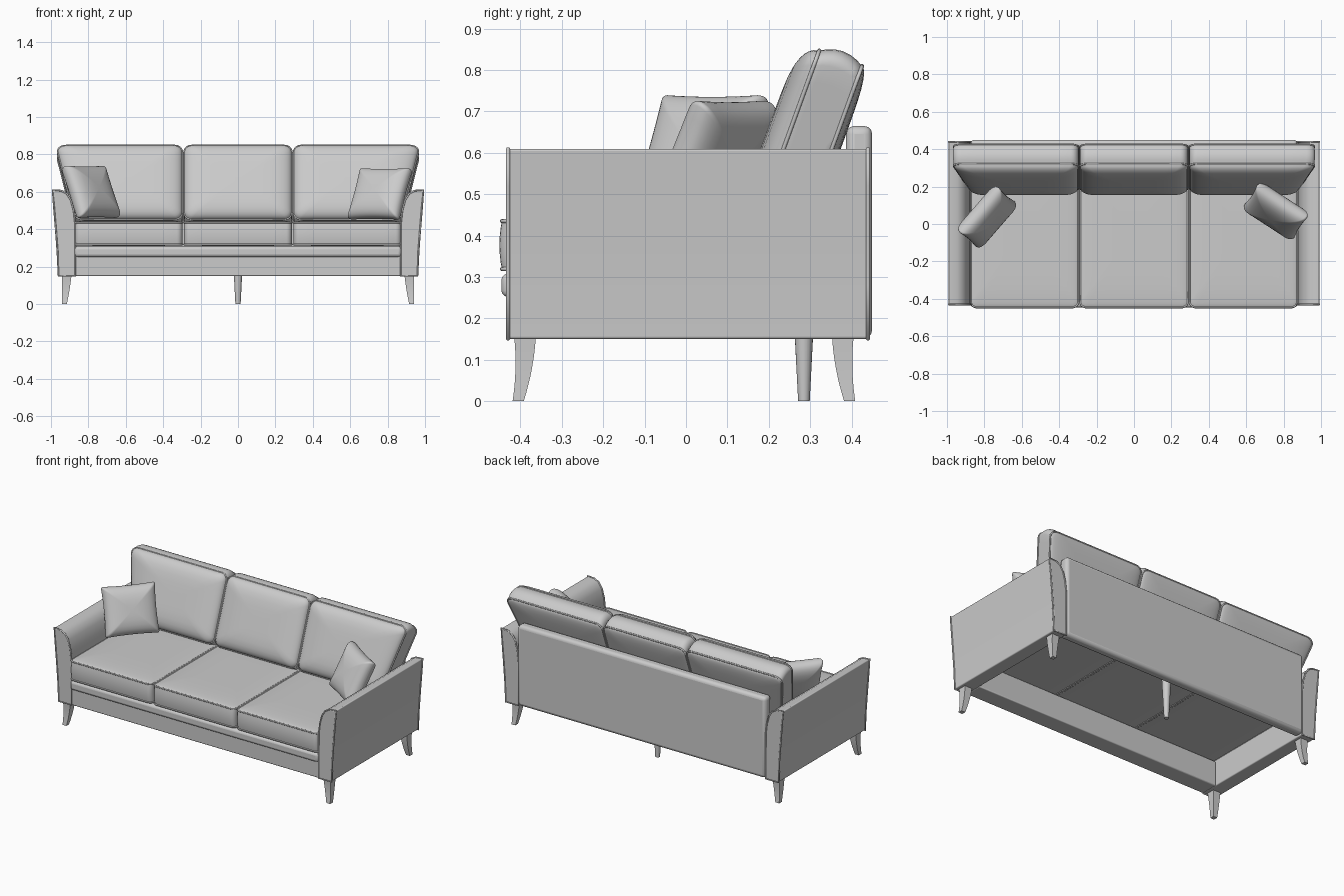
import bpy, bmesh, math
from mathutils import Matrix, Vector

if "Cube" in bpy.data.objects:
    bpy.data.objects.remove(bpy.data.objects["Cube"])

grey = bpy.data.materials.new("grey fabric")
grey.use_nodes = True
grey.diffuse_color = (0.6, 0.6, 0.6, 1)
grey.node_tree.nodes["Principled BSDF"].inputs["Base Color"].default_value = (0.6, 0.6, 0.6, 1)


def finish(name, bm, matrix=None, bevel=0, angle=40):
    bmesh.ops.recalc_face_normals(bm, faces=bm.faces)
    if matrix:
        bmesh.ops.transform(bm, matrix=matrix, verts=bm.verts)
    mesh = bpy.data.meshes.new(name)
    bm.to_mesh(mesh)
    bm.free()
    mesh.materials.append(grey)
    ob = bpy.data.objects.new(name, mesh)
    bpy.context.collection.objects.link(ob)
    if bevel:
        mod = ob.modifiers.new("soft edges", 'BEVEL')
        mod.width, mod.segments, mod.limit_method = bevel, 3, 'ANGLE'
    bpy.ops.object.select_all(action='DESELECT')
    ob.select_set(True)
    bpy.context.view_layer.objects.active = ob
    bpy.ops.object.shade_smooth_by_angle(angle=math.radians(angle))


def box(name, x, y, z, bevel):
    bm = bmesh.new()
    bmesh.ops.create_cube(bm, size=1)
    for v in bm.verts:
        v.co = [lo + (c + 0.5) * (hi - lo) for c, (lo, hi) in zip(v.co, (x, y, z))]
    finish(name, bm, bevel=bevel)


def skin(bm, rings):
    """Bridge rings of points with quads and cap both ends."""
    loops = [[bm.verts.new(p) for p in ring] for ring in rings]
    n = len(loops[0])
    for a, b in zip(loops, loops[1:]):
        for i in range(n):
            j = (i + 1) % n
            bm.faces.new((a[i], a[j], b[j], b[i]))
    bm.faces.new(loops[0])
    bm.faces.new(loops[-1])


def piping(name, points, radius=0.005):
    curve = bpy.data.curves.new(name, 'CURVE')
    curve.dimensions = '3D'
    curve.bevel_depth, curve.bevel_resolution = radius, 2
    spline = curve.splines.new('POLY')
    spline.points.add(len(points) - 1)
    for sp, p in zip(spline.points, points):
        sp.co = (*p, 1)
    spline.use_cyclic_u = True
    curve.materials.append(grey)
    bpy.context.collection.objects.link(bpy.data.objects.new(name, curve))


def outline(a, b, radius, steps=8):
    """Rounded rectangle with points along its sides."""
    pts = []
    corners = [(1, 1, 0), (-1, 1, 90), (-1, -1, 180), (1, -1, 270)]
    for k, (sx, sy, start) in enumerate(corners):
        for i in range(6):
            t = math.radians(start + i * 18)
            pts.append(Vector((sx * (a - radius) + radius * math.cos(t),
                               sy * (b - radius) + radius * math.sin(t))))
        nx, ny, _ = corners[(k + 1) % 4]
        t = math.radians(start + 90)
        end = Vector((nx * (a - radius) + radius * math.cos(t),
                      ny * (b - radius) + radius * math.sin(t)))
        first = pts[-1].copy()
        pts += [first.lerp(end, i / steps) for i in range(1, steps)]
    return pts


def cushion(name, a, b, half, crown, under, matrix, radius=0.03, pinch=0.0, flare=0.0,
            band=0.0, firm=5, piped=True):
    """Stuffed cushion: a by b half sizes, crowned on +z and -z, with a rounded side band."""
    rim = outline(a, b, radius)

    def point(p, s, z, swell=0.0):
        u, v = p.x / a, p.y / b
        x = p.x * s * (1 - pinch * (1 - v * v) * s ** 6)
        y = p.y * s * (1 - pinch * (1 - u * u) * s ** 6) + swell * v
        # One side spreads outward with height
        x += flare * max(0, x * math.copysign(1, flare)) / a * (y / b + 1) / 2
        return Vector((x, y, z))

    scales = [0.03, 0.2, 0.4, 0.6, 0.75, 0.85, 0.91, 0.95, 0.98, 1]
    puff = [(1 - s ** firm) ** 0.55 for s in scales]
    rings = [[point(p, s, half + crown * h) for p in rim] for s, h in zip(scales, puff)]
    for t in (0.7, 0.35, 0, -0.35, -0.7):
        rings.append([point(p, 1, half * t, band * (1 - t * t)) for p in rim])
    rings += [[point(p, s, -half - under * h) for p in rim]
              for s, h in reversed(list(zip(scales, puff)))]
    bm = bmesh.new()
    skin(bm, rings)
    finish(name, bm, matrix, angle=50)
    if piped:
        for side, label in ((1, "front"), (-1, "rear")):
            piping(f"{name}_{label}_piping", [matrix @ point(p, 1, side * half) for p in rim])


# Seat and back cushions
tilt = math.radians(70)
for label, cx, flare in (("right", -0.585, -0.1), ("middle", 0, 0), ("left", 0.585, 0.1)):
    cushion(f"seat_cushion_{label}", 0.288, 0.4, 0.058, 0.014, 0.008,
            Matrix.Translation((cx, -0.045, 0.377)), band=0.006)
    cushion(f"back_cushion_{label}", 0.288, 0.21, 0.055, 0.052, 0.02,
            Matrix.Translation((cx, 0.302, 0.631)) @ Matrix.Rotation(tilt, 4, 'X'),
            radius=0.04, flare=flare, band=0.018)

# Scatter pillows: middle, direction they face, backward lean
for label, mid, turn, lean in (("right", (-0.785, 0.037, 0.6), 49, 67),
                               ("left", (0.758, 0.068, 0.589), -33, 64)):
    m = (Matrix.Translation(mid) @ Matrix.Rotation(math.radians(turn), 4, 'Z')
         @ Matrix.Rotation(math.radians(lean), 4, 'X'))
    cushion(f"scatter_pillow_{label}", 0.16, 0.148, 0.004, 0.058, 0.058, m,
            radius=0.012, pinch=0.04, firm=3, piped=False)

# Flared arms
arm_profile = [(0.87, 0.15), (0.87, 0.43), (0.878, 0.5), (0.893, 0.555), (0.915, 0.59),
               (0.945, 0.606), (0.992, 0.61), (0.984, 0.52), (0.974, 0.4), (0.965, 0.28), (0.96, 0.15)]
for side, label in ((-1, "right"), (1, "left")):
    bm = bmesh.new()
    skin(bm, [[(side * x, y, z) for x, z in arm_profile] for y in (-0.432, 0.442)])
    finish(f"arm_{label}", bm, bevel=0.006)
    for y, end in ((-0.43, "front"), (0.44, "rear")):
        piping(f"arm_{label}_{end}_piping", [(side * x, y, z) for x, z in arm_profile])

# Back panel and front of the open base
box("back_panel", (-0.873, 0.873), (0.387, 0.45), (0.152, 0.665), 0.02)
box("front_rail", (-0.872, 0.872), (-0.432, -0.32), (0.15, 0.31), 0.006)
box("front_rail_bead", (-0.872, 0.872), (-0.446, -0.4), (0.252, 0.308), 0.015)

# Splayed corner legs
for sx, lx in ((-1, "right"), (1, "left")):
    for sy, ly in ((-1, "front"), (1, "rear")):
        rings = []
        for i in range(7):
            t = i / 6
            outer_x = 0.942 + 0.008 * (t * t - t)
            outer_y = 0.41 + 0.02 * (t * t - t) + 0.004 * t - 0.005 * sy
            w = 0.052 - 0.025 * t
            rings.append([(sx * (outer_x - dx * w), sy * (outer_y - dy * w), 0.155 * (1 - t))
                          for dx, dy in ((0, 0), (1, 0), (1, 1), (0, 1))])
        bm = bmesh.new()
        skin(bm, rings)
        finish(f"{ly}_leg_{lx}", bm)

# Round tapered middle leg reaching up to the seat
bm = bmesh.new()
bmesh.ops.create_cone(bm, cap_ends=True, segments=20, radius1=0.014, radius2=0.03, depth=0.31)
finish("middle_leg", bm, Matrix.Translation((0, 0.285, 0.155)))
